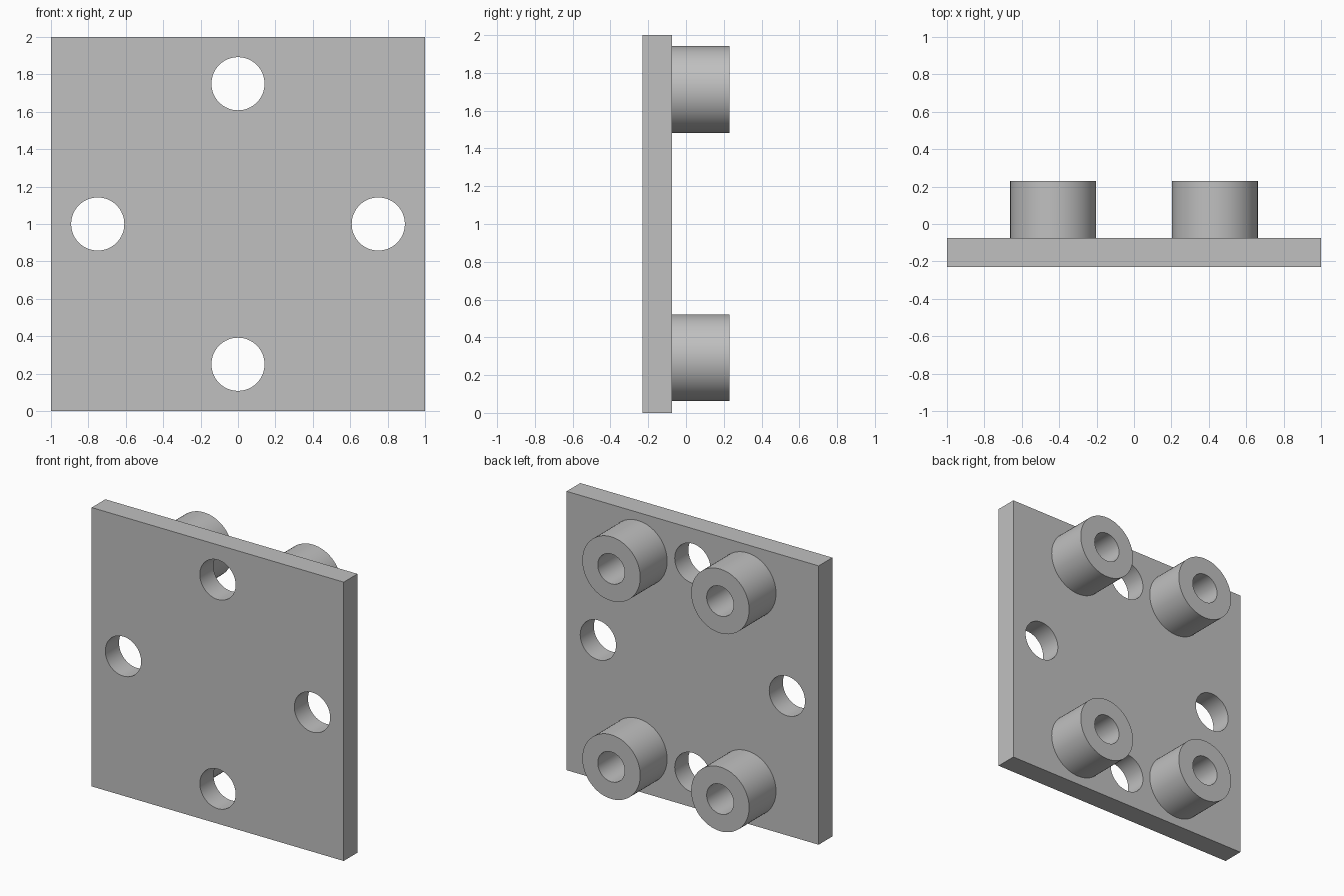
import bpy
import bmesh
from math import radians
from mathutils import Matrix, Vector

SEGMENTS = 64
FRONT, FACE, BACK = -0.23, -0.075, 0.23   # plate front, plate rear, boss end

default = bpy.data.objects.get("Cube")
if default:
    bpy.data.objects.remove(default, do_unlink=True)

grey = bpy.data.materials.new("light grey")
grey.use_nodes = True
colour = (0.527, 0.527, 0.527, 1)
grey.diffuse_color = colour
grey.node_tree.nodes["Principled BSDF"].inputs["Base Color"].default_value = colour


def make_object(name, bm):
    bmesh.ops.recalc_face_normals(bm, faces=bm.faces)
    mesh = bpy.data.meshes.new(name)
    bm.to_mesh(mesh)
    bm.free()
    mesh.materials.append(grey)
    obj = bpy.data.objects.new(name, mesh)
    bpy.context.collection.objects.link(obj)
    return obj


def select_only(obj):
    bpy.ops.object.select_all(action="DESELECT")
    obj.select_set(True)
    bpy.context.view_layer.objects.active = obj


def smooth(obj):
    select_only(obj)
    bpy.ops.object.shade_smooth_by_angle(angle=radians(30))


# Square mounting plate
bm = bmesh.new()
bmesh.ops.create_cube(bm, size=1, matrix=Matrix.Translation((0, (FRONT + FACE) / 2, 1))
                      @ Matrix.Diagonal((2, FACE - FRONT, 2, 1)))
plate = make_object("mounting_plate", bm)

# Four through holes, one near the middle of each edge
bm = bmesh.new()
for x, z in ((0, 0.25), (0, 1.75), (-0.75, 1), (0.75, 1)):
    bmesh.ops.create_cone(bm, cap_ends=True, segments=SEGMENTS, radius1=0.142, radius2=0.142,
                          depth=1, matrix=Matrix.Translation((x, FACE, z))
                          @ Matrix.Rotation(radians(90), 4, "X"))
cutter = make_object("hole_cutter", bm)
cutter.hide_render = True
cut = plate.modifiers.new("through holes", "BOOLEAN")
cut.operation = "DIFFERENCE"
cut.solver = "EXACT"
cut.object = cutter
select_only(plate)
bpy.ops.object.modifier_apply(modifier=cut.name)
bpy.data.objects.remove(cutter, do_unlink=True)
smooth(plate)


# Round bosses with blind bores on the rear, turned from a profile
def make_boss(name, x, z):
    bm = bmesh.new()
    profile = ((0.23, FACE), (0.23, BACK), (0.107, BACK), (0.107, FACE + 0.002), (0, FACE + 0.002))
    verts = [bm.verts.new((r, y, 0)) for r, y in profile]
    edges = [bm.edges.new(pair) for pair in zip(verts, verts[1:])]
    bmesh.ops.spin(bm, geom=verts + edges, cent=(0, 0, 0), axis=(0, 1, 0),
                   angle=radians(360), steps=SEGMENTS)
    bmesh.ops.remove_doubles(bm, verts=bm.verts, dist=0.0005)
    bmesh.ops.translate(bm, verts=bm.verts, vec=Vector((x, 0, z)))
    smooth(make_object(name, bm))


for side, x in (("left", 0.432), ("right", -0.432)):
    for level, z in (("upper", 1.712), ("lower", 0.292)):
        make_boss(f"{level}_{side}_boss", x, z)
